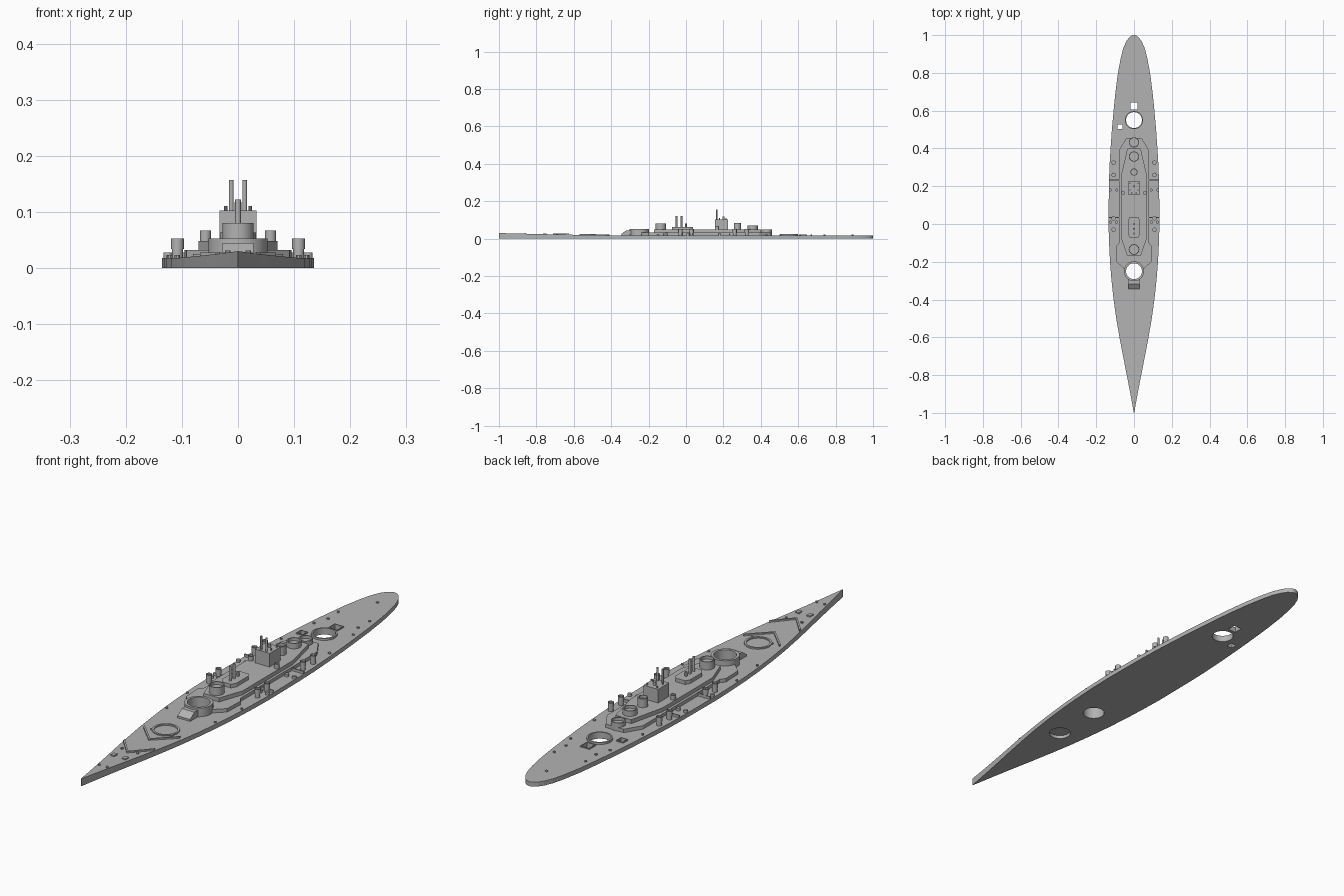
import bpy, bmesh, math
from mathutils import Vector

cube = bpy.data.objects.get("Cube")
if cube:
    bpy.data.objects.remove(cube)

grey = bpy.data.materials.new("ship grey")
grey.use_nodes = True
grey.diffuse_color = (0.45, 0.45, 0.45, 1)
grey.node_tree.nodes["Principled BSDF"].inputs["Base Color"].default_value = (0.45, 0.45, 0.45, 1)
DECK = 0.018


def sheer(y):
    return DECK + 0.012 * (max(0, -y - 0.4) / 0.6) ** 1.3


def finish(name, bm):
    bmesh.ops.recalc_face_normals(bm, faces=bm.faces)
    mesh = bpy.data.meshes.new(name)
    bm.to_mesh(mesh)
    bm.free()
    mesh.materials.append(grey)
    obj = bpy.data.objects.new(name, mesh)
    bpy.context.collection.objects.link(obj)
    return obj


def prism(name, outline, z0, z1):
    bm = bmesh.new()
    base = [bm.verts.new((x, y, z0)) for x, y in outline]
    top = [bm.verts.new((x, y, z1)) for x, y in outline]
    bm.faces.new(base)
    bm.faces.new(top)
    for i in range(len(base)):
        j = (i + 1) % len(base)
        bm.faces.new((base[i], base[j], top[j], top[i]))
    return finish(name, bm)


def box(name, x0, x1, y0, y1, z0, z1):
    return prism(name, [(x0, y0), (x1, y0), (x1, y1), (x0, y1)], z0, z1)


def mirrored(half):
    return half + [(-x, y) for x, y in reversed(half) if x]


def smooth(obj):
    bpy.ops.object.select_all(action="DESELECT")
    obj.select_set(True)
    bpy.context.view_layer.objects.active = obj
    bpy.ops.object.shade_smooth_by_angle(angle=math.radians(35))
    return obj


def lathe(name, x, y, profile, sides=32):
    """Turn a closed or axis-to-axis (radius, height) profile about a vertical axis."""
    bm = bmesh.new()
    rings = []
    for r, z in profile:
        if r == 0:
            rings.append([bm.verts.new((x, y, z))] * sides)
        else:
            rings.append([bm.verts.new((x + r * math.cos(k * math.tau / sides),
                                        y + r * math.sin(k * math.tau / sides), z)) for k in range(sides)])
    pairs = list(zip(rings, rings[1:]))
    if profile[0][0]:
        pairs.append((rings[-1], rings[0]))
    for a, b in pairs:
        for k in range(sides):
            n = (k + 1) % sides
            bm.faces.new(list(dict.fromkeys((a[k], a[n], b[n], b[k]))))
    return smooth(finish(name, bm))


def post(name, x, y, r, z0, z1, sides=16):
    return lathe(name, x, y, [(0, z0), (r, z0), (r, z1), (0, z1)], sides)


def cup(name, x, y, r, z0, z1, wall=0.004, depth=0.012, sides=32):
    return lathe(name, x, y, [(0, z0), (r, z0), (r, z1), (r - wall, z1), (r - wall, z1 - depth), (0, z1 - depth)], sides)


def tube(name, x, y, r, inner, z0, z1):
    return lathe(name, x, y, [(r, z0), (r, z1), (inner, z1), (inner, z0)], 48)


def cut(obj, cutter):
    mod = obj.modifiers.new("hole", "BOOLEAN")
    mod.operation, mod.solver, mod.object = "DIFFERENCE", "EXACT", cutter
    bpy.context.view_layer.objects.active = obj
    bpy.ops.object.modifier_apply(modifier=mod.name)


# Hull: straight sided, pointed raised bow, rounded stern
stations = [(-1, 0.001), (-0.9, 0.019), (-0.8, 0.038), (-0.7, 0.058), (-0.6, 0.077), (-0.5, 0.094),
            (-0.4, 0.108), (-0.3, 0.119), (-0.2, 0.127), (-0.1, 0.132), (0, 0.135), (0.2, 0.133),
            (0.3, 0.130), (0.4, 0.124), (0.5, 0.117), (0.6, 0.108), (0.7, 0.098), (0.8, 0.085),
            (0.88, 0.070), (0.93, 0.057), (0.965, 0.042), (0.985, 0.028), (0.996, 0.014), (1, 0.002)]
bm = bmesh.new()
rings = [[bm.verts.new(p) for p in ((-w, y, 0), (w, y, 0), (w, y, sheer(y)), (-w, y, sheer(y)))]
         for y, w in stations]
for a, b in zip(rings, rings[1:]):
    for k in range(4):
        bm.faces.new((a[k], a[(k + 1) % 4], b[(k + 1) % 4], b[k]))
bm.faces.new(rings[0])
bm.faces.new(rings[-1])
hull = finish("hull", bm)

# Stepped superstructure decks
lower = prism("lower_deck", mirrored([(0.05, -0.24), (0.092, -0.20), (0.095, -0.12), (0.08, -0.10),
                                      (0.08, 0.39), (0.04, 0.455)]), DECK - 0.004, 0.032)
prism("upper_deck", mirrored([(0.035, -0.17), (0.07, -0.07), (0.07, 0.25), (0.035, 0.40)]), 0.03, 0.048)

# Holes through the hull
main_cut = post("main_hole_cutter", 0, -0.25, 0.042, -0.1, 0.1, 48)
cutters = [main_cut, post("aft_hole_cutter", 0, 0.55, 0.042, -0.1, 0.1, 48),
           post("fore_recess_cutter", 0, -0.46, 0.042, -0.1, 0.013, 48),
           box("aft_hatch_cutter", -0.018, 0.018, 0.607, 0.643, -0.1, 0.1),
           box("side_hatch_cutter", -0.088, -0.062, 0.502, 0.528, -0.1, 0.1)]
for c in cutters:
    cut(hull, c)
cut(lower, main_cut)
for c in cutters:
    bpy.data.objects.remove(c)

# Hatch rims
for name, x, y, r in (("aft_hatch", 0, 0.625, 0.018), ("side_hatch", -0.075, 0.515, 0.013)):
    for s in (-1, 1):
        box(name + "_side", x + s * r, x + s * (r + 0.003), y - r, y + r, DECK - 0.002, 0.022)
        box(name + "_end", x - r - 0.003, x + r + 0.003, y + s * r, y + s * (r + 0.003), DECK - 0.002, 0.022)

# Barbettes along the centre line
tube("fore_ring", 0, -0.46, 0.051, 0.043, DECK - 0.004, 0.0235)
tube("main_barbette", 0, -0.25, 0.053, 0.042, DECK - 0.004, 0.053)
tube("aft_ring", 0, 0.55, 0.048, 0.042, DECK - 0.004, 0.026)
cup("fore_upper_barbette", 0, -0.135, 0.028, 0.03, 0.080)
cup("aft_tower_barbette", 0, 0.275, 0.019, 0.04, 0.083)
cup("aft_upper_barbette", 0, 0.357, 0.027, 0.03, 0.070)
cup("aft_lower_barbette", 0, 0.432, 0.027, 0.016, 0.050)

# Sloped nose in front of the main barbette
bm = bmesh.new()
side = [(-0.345, DECK - 0.003), (-0.345, 0.026), (-0.318, 0.045), (-0.295, 0.045), (-0.295, DECK - 0.003)]
ends = [[bm.verts.new((x, y, z)) for y, z in side] for x in (-0.028, 0.028)]
for e in ends:
    bm.faces.new(e)
for k in range(5):
    n = (k + 1) % 5
    bm.faces.new((ends[0][k], ends[0][n], ends[1][n], ends[1][k]))
finish("barbette_nose", bm)

# Forward house and its three masts
prism("forward_house", mirrored([(0.02, -0.075), (0.032, -0.055), (0.032, 0.02), (0.022, 0.037)]), 0.04, 0.063)
for y in (-0.05, -0.025, 0.0):
    post("forward_mast", 0, y, 0.005, 0.06, 0.122 if y < 0 else 0.08)

# Aft tower with masts and rails
box("aft_tower", -0.033, 0.033, 0.155, 0.225, 0.04, 0.103)
post("tower_pole", 0, 0.2, 0.006, 0.1, 0.118)
for s in (-1, 1):
    post("tower_mast", s * 0.012, 0.165, 0.004, 0.1, 0.157)
    for y in (0.18, 0.215):
        post("tower_stub", s * 0.022, y, 0.003, 0.1, 0.111, 10)

# Paired fittings on both sides
for s in (-1, 1):
    cup("inner_gun_base", s * 0.058, 0.165, 0.010, 0.04, 0.067, 0.002, 0.006, 16)
    for y in (0.325, 0.26, 0.03, -0.03):
        post("gun_pedestal", s * 0.108, y, 0.010, DECK - 0.002, 0.035)
        cup("gun_base", s * 0.108, y, 0.0115, 0.034, 0.053, 0.002, 0.006, 16)
    for y in (0.18, 0.01):
        for x in (0.092, 0.125):
            post("light_gun_base", s * x, y, 0.008, DECK - 0.002, 0.028)
    for y in (0.232, 0.035):
        xs = sorted((s * 0.08, s * 0.133))
        box("cross_wall", xs[0], xs[1], y - 0.003, y + 0.003, DECK - 0.002, 0.028)
    # Bollards on the deck edge
    for x, y in ((0.07, 0.74), (0.067, 0.67), (0.088, 0.61), (0.108, 0.43), (0.122, -0.15),
                 (0.108, -0.30), (0.045, -0.485), (0.035, -0.69), (0.018, -0.86)):
        post("bollard", s * x, y, 0.005, sheer(y) - 0.002, sheer(y) + 0.005, 10)
    # Breakwater wings, swept back from the centre line
    for tip, root_x, root_y in ((-0.57, 0.08, -0.49), (-0.71, 0.068, -0.635)):
        a, b = Vector((0, tip)), Vector((s * root_x, root_y))
        back = Vector((0, 0.010))
        prism("breakwater", [tuple(p) for p in (a, b, b + back, a + back)], DECK - 0.002, sheer(tip) + 0.005)
    box("anchor_gear", s * 0.025 - 0.008, s * 0.025 + 0.008, -0.765, -0.745, DECK, sheer(-0.75) + 0.005)
post("stern_post", 0, 0.89, 0.005, DECK - 0.002, 0.022, 10)
